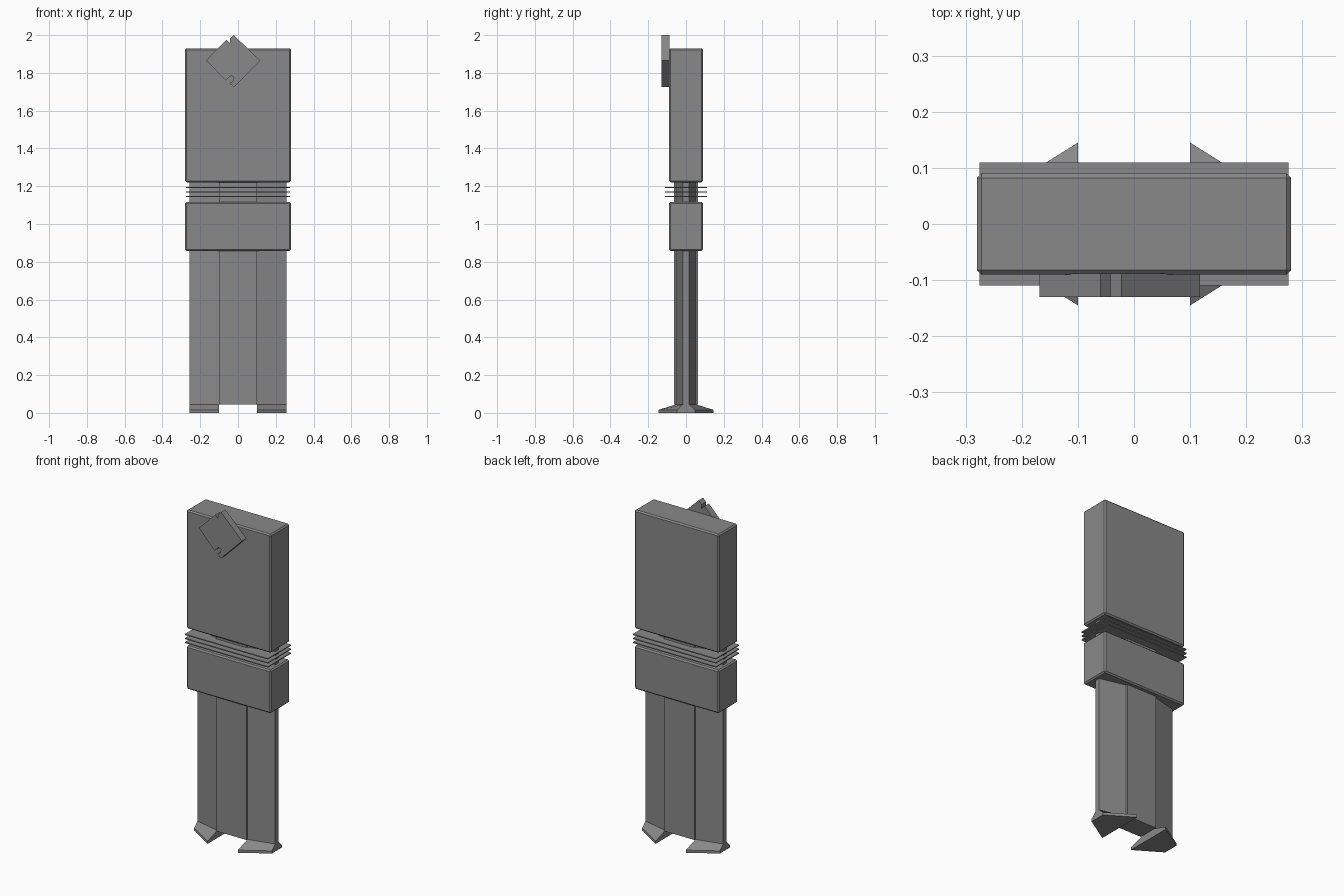
import bpy, bmesh

cube = bpy.data.objects.get("Cube")
if cube:
    bpy.data.objects.remove(cube, do_unlink=True)

grey = bpy.data.materials.new("plain grey")
grey.use_nodes = True
tone = (0.25, 0.25, 0.25, 1)
grey.diffuse_color = tone
grey.node_tree.nodes["Principled BSDF"].inputs["Base Color"].default_value = tone


def finish(name, bm):
    bmesh.ops.recalc_face_normals(bm, faces=bm.faces)
    mesh = bpy.data.meshes.new(name)
    bm.to_mesh(mesh)
    bm.free()
    mesh.materials.append(grey)
    obj = bpy.data.objects.new(name, mesh)
    bpy.context.scene.collection.objects.link(obj)
    return obj


def loft(name, rings):
    """Skin closed rings of equal point count and cap both ends."""
    bm = bmesh.new()
    loops = [[bm.verts.new(p) for p in ring] for ring in rings]
    for a, b in zip(loops, loops[1:]):
        for i in range(len(a)):
            j = (i + 1) % len(a)
            bm.faces.new((a[i], a[j], b[j], b[i]))
    bm.faces.new(loops[0])
    bm.faces.new(loops[-1])
    return finish(name, bm)


def box(name, half_x, half_y, z0, z1, bevel=0):
    plan = [(-half_x, -half_y), (half_x, -half_y), (half_x, half_y), (-half_x, half_y)]
    obj = loft(name, [[(x, y, z) for x, y in plan] for z in (z0, z1)])
    if bevel:
        mod = obj.modifiers.new("chamfer", "BEVEL")
        mod.width = bevel
        mod.segments = 1
    return obj


def taper(side, inner_y, outer_y, z):
    """Plan of a wing that narrows towards its outer end."""
    a, b = side * 0.1, side * 0.257
    return [(a, -inner_y, z), (b, -outer_y, z), (b, outer_y, z), (a, inner_y, z)]


# Cabinets and the cooling fins between them
box("upper_cabinet", 0.28, 0.09, 1.22, 1.93, 0.008)
box("lower_cabinet", 0.28, 0.09, 0.858, 1.117, 0.008)
for i in range(3):
    z = 1.145 + i * 0.024
    box(f"fin_{i + 1}", 0.275, 0.11, z - 0.003, z + 0.003)

# Column: a raised core with tapered wings on splayed feet
box("column_core", 0.1, 0.063, 0.045, 1.225)
for label, side in (("left", 1), ("right", -1)):
    loft(f"{label}_wing", [taper(side, 0.053, 0.016, z) for z in (0.045, 1.225)])
    loft(f"{label}_foot", [taper(side, 0.145, 0.047, 0),
                           taper(side, 0.145, 0.047, 0.016),
                           taper(side, 0.053, 0.016, 0.045)])

# Tilted square plate with a notch at its top and bottom corners
outline = [(-0.168, 1.867), (-0.06, 1.975), (-0.042, 1.957), (-0.042, 1.98),
           (-0.022, 2.0), (0.118, 1.865), (-0.022, 1.724), (-0.045, 1.746),
           (-0.026, 1.757), (-0.022, 1.778), (-0.037, 1.786), (-0.065, 1.759)]
loft("tilted_plate", [[(x, y, z) for x, z in outline] for y in (-0.13, -0.088)])
